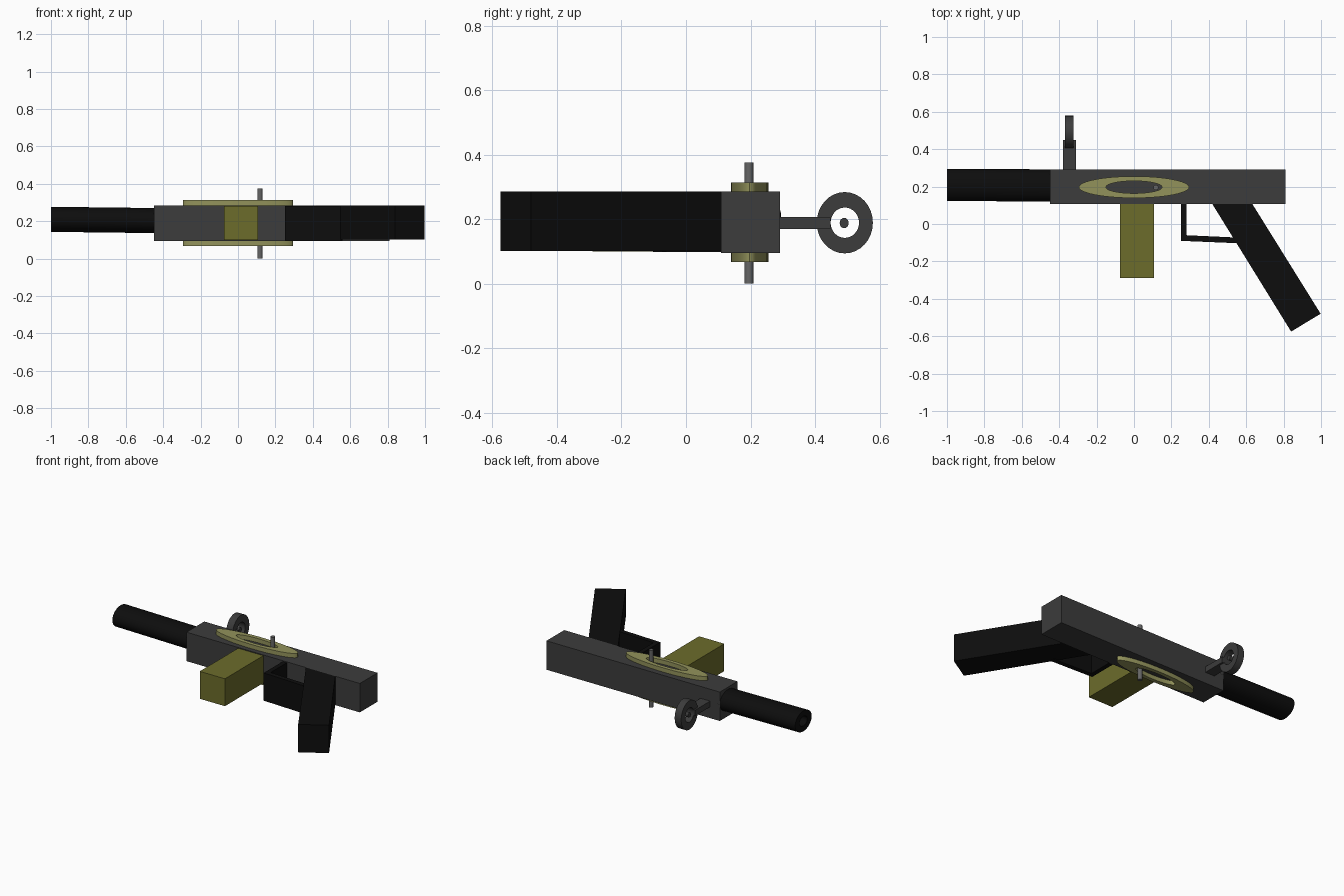
import bpy
from math import sin, cos, tau, radians

if "Cube" in bpy.data.objects:
    bpy.data.objects.remove(bpy.data.objects["Cube"])


def material(name, rgb):
    m = bpy.data.materials.new(name)
    m.diffuse_color = (*rgb, 1)
    m.use_nodes = True
    m.node_tree.nodes["Principled BSDF"].inputs["Base Color"].default_value = m.diffuse_color
    return m


BLACK = material("black", (0.004, 0.004, 0.004))
DARK = material("dark_grey", (0.045, 0.045, 0.045))
STEEL = material("steel", (0.13, 0.13, 0.13))
OLIVE = material("olive", (0.15, 0.15, 0.024))
PALE = material("pale_olive", (0.29, 0.29, 0.105))


def make(name, verts, faces, mat, smooth=False):
    me = bpy.data.meshes.new(name)
    me.from_pydata(verts, [], faces)
    me.materials.append(mat)
    ob = bpy.data.objects.new(name, me)
    bpy.context.collection.objects.link(ob)
    if smooth:
        bpy.ops.object.select_all(action='DESELECT')
        bpy.context.view_layer.objects.active = ob
        ob.select_set(True)
        bpy.ops.object.shade_smooth_by_angle(angle=radians(35))
    return ob


def prism(name, outline, z0, z1, mat):
    """Extrude a counter-clockwise xy outline from z0 to z1."""
    n = len(outline)
    verts = [(x, y, z) for z in (z0, z1) for x, y in outline]
    faces = [tuple(reversed(range(n))), tuple(range(n, 2 * n))]
    faces += [(i, (i + 1) % n, (i + 1) % n + n, i + n) for i in range(n)]
    return make(name, verts, faces, mat)


def box(name, x0, x1, y0, y1, z0, z1, mat):
    return prism(name, [(x0, y0), (x1, y0), (x1, y1), (x0, y1)], z0, z1, mat)


def tube(name, p0, p1, axis, outer, mat, inner=None, n=32):
    """Elliptical rod, or tube when inner radii are given, from p0 to p1."""
    def loop(p, r):
        pts = []
        for i in range(n):
            u, v = r[0] * cos(tau * i / n), r[1] * sin(tau * i / n)
            d = (0, u, v) if axis == 'X' else (u, v, 0)
            pts.append(tuple(a + b for a, b in zip(p, d)))
        return pts

    verts = loop(p0, outer) + loop(p1, outer)
    if inner:
        verts += loop(p1, inner) + loop(p0, inner)
        faces = [(k * n + i, k * n + (i + 1) % n,
                  (k + 1) % 4 * n + (i + 1) % n, (k + 1) % 4 * n + i)
                 for k in range(4) for i in range(n)]
    else:
        faces = [(i, (i + 1) % n, (i + 1) % n + n, i + n) for i in range(n)]
        faces += [tuple(reversed(range(n))), tuple(range(n, 2 * n))]
    return make(name, verts, faces, mat, True)


# Main body and barrel
box("receiver", -0.45, 0.81, 0.108, 0.292, 0.095, 0.285, DARK)
tube("barrel", (-1, 0.209, 0.21), (-0.42, 0.206, 0.203), 'X',
     (0.086, 0.067), BLACK, (0.04, 0.031))

# Magazine, slanted grip and trigger guard
box("magazine", -0.075, 0.108, -0.29, 0.108, 0.1, 0.28, OLIVE)
prism("grip", [(0.84, -0.575), (0.998, -0.48), (0.632, 0.108), (0.418, 0.108)],
      0.102, 0.285, BLACK)
prism("trigger_guard", [(0.25, -0.09), (0.56, -0.103), (0.56, -0.073),
                        (0.28, -0.06), (0.28, 0.108), (0.25, 0.108)],
      0.098, 0.28, BLACK)

# Oval rings on both broad faces
for name, z0, z1 in (("upper_oval_ring", 0.28, 0.313), ("lower_oval_ring", 0.067, 0.1)):
    tube(name, (0, 0.197, z0), (0, 0.197, z1), 'Z', (0.295, 0.058),
         PALE, (0.15, 0.033), 48)

# Cross pin through the body
tube("cross_pin", (0.117, 0.195, 0), (0.117, 0.195, 0.375), 'Z',
     (0.014, 0.014), STEEL, n=16)

# Ring sight: post, ring and centre bead
box("sight_post", -0.38, -0.31, 0.29, 0.448, 0.169, 0.207, DARK)
tube("sight_ring", (-0.37, 0.492, 0.189), (-0.323, 0.492, 0.189), 'X',
     (0.087, 0.095), DARK, (0.044, 0.047))
tube("sight_bead", (-0.368, 0.49, 0.188), (-0.325, 0.49, 0.188), 'X',
     (0.014, 0.016), DARK, n=16)
